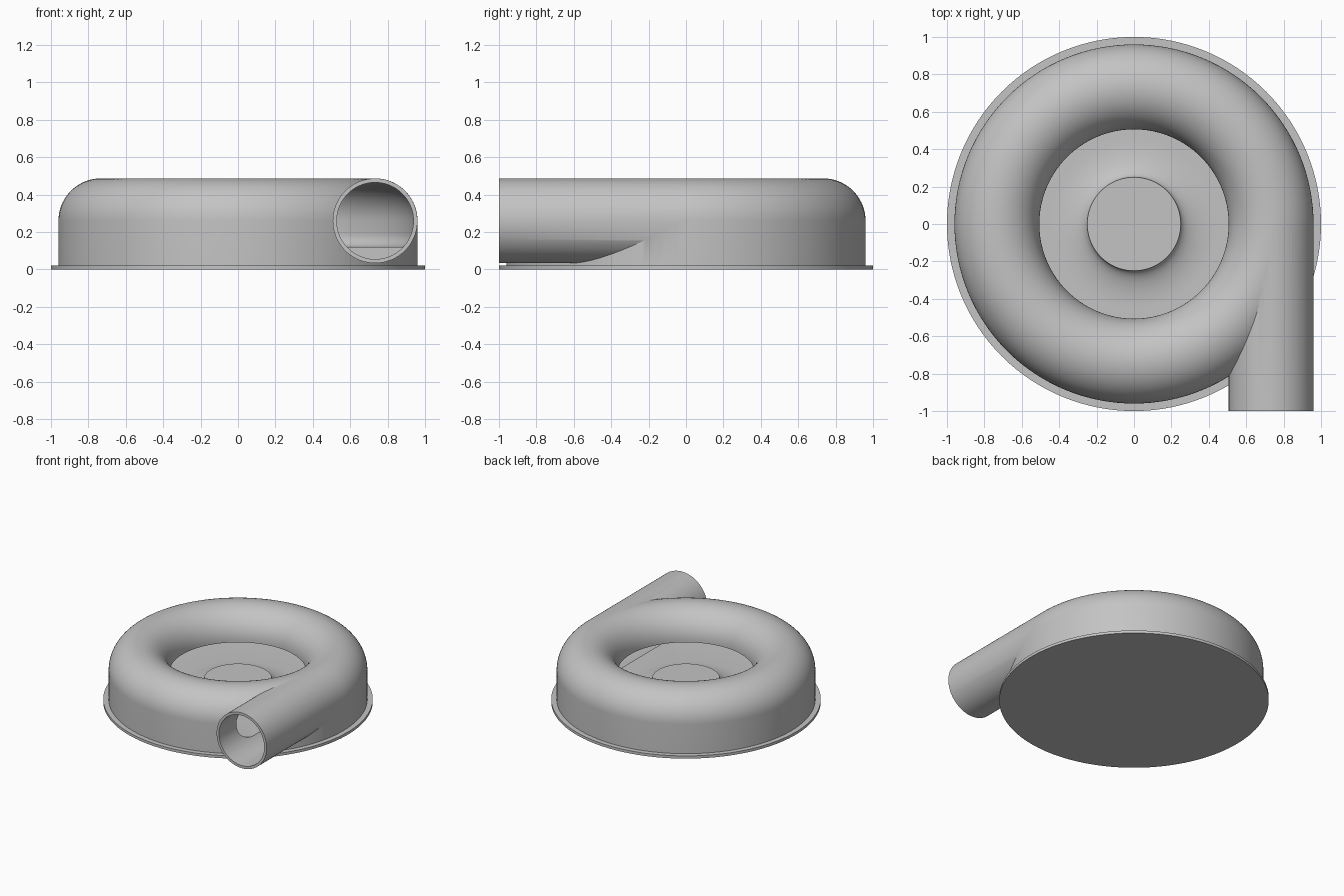
import bpy, bmesh, math
from mathutils import Matrix

if "Cube" in bpy.data.objects:
    bpy.data.objects.remove(bpy.data.objects["Cube"], do_unlink=True)

GREY = (0.55, 0.55, 0.55, 1)
mat = bpy.data.materials.new("light grey")
mat.use_nodes = True
mat.diffuse_color = GREY
mat.node_tree.nodes["Principled BSDF"].inputs["Base Color"].default_value = GREY

RING, MID = 0.733, 0.26      # centre of the tube section
OUT, INN = 0.227, 0.206      # outer and inner tube radii
FLOOR, HUB_TOP = 0.12, 0.195


def finish(name, bm):
    bmesh.ops.recalc_face_normals(bm, faces=bm.faces)
    mesh = bpy.data.meshes.new(name)
    bm.to_mesh(mesh)
    bm.free()
    mesh.materials.append(mat)
    ob = bpy.data.objects.new(name, mesh)
    bpy.context.collection.objects.link(ob)
    return ob


def lathe(name, profile, steps=128):
    """Turn a closed (radius, height) outline around z."""
    bm = bmesh.new()
    vs = [bm.verts.new((r, 0, z)) for r, z in profile]
    es = [bm.edges.new((vs[i - 1], vs[i])) for i in range(len(vs))
          if profile[i - 1][0] + profile[i][0] > 0]
    bmesh.ops.spin(bm, geom=vs + es, cent=(0, 0, 0), axis=(0, 0, 1),
                   angle=math.tau, steps=steps)
    bmesh.ops.remove_doubles(bm, verts=bm.verts, dist=1e-5)
    return finish(name, bm)


def rod(name, radius, y0, y1):
    """Cylinder along y through the tube centre."""
    bm = bmesh.new()
    place = Matrix.Translation((RING, (y0 + y1) / 2, MID)) @ Matrix.Rotation(math.pi / 2, 4, 'X')
    bmesh.ops.create_cone(bm, cap_ends=True, segments=96, radius1=radius,
                          radius2=radius, depth=y1 - y0, matrix=place)
    return finish(name, bm)


def arc(cx, cz, rx, rz, a0, a1, n):
    angles = [math.radians(a0 + (a1 - a0) * i / n) for i in range(n + 1)]
    return [(cx + rx * math.cos(a), cz + rz * math.sin(a)) for a in angles]


def combine(target, other, operation):
    mod = target.modifiers.new(operation.lower(), 'BOOLEAN')
    mod.operation, mod.solver, mod.object = operation, 'EXACT', other
    bpy.context.view_layer.objects.active = target
    bpy.ops.object.modifier_apply(modifier=mod.name)
    bpy.data.objects.remove(other, do_unlink=True)


# Base flange
base = lathe("base_flange", [(0, 0), (1, 0), (1, 0.022), (0, 0.022)])

# Outer body: rounded ring with a solid middle, plus outlet pipe
housing = lathe("volute_housing",
                [(0, 0.015), (RING + OUT, 0.015)]
                + arc(RING, MID, OUT, OUT, 0, 180, 36)
                + [(RING - OUT, HUB_TOP), (0, HUB_TOP)])
combine(housing, rod("outlet_pipe", OUT - 0.0005, -1, -0.01), 'UNION')

# Inner channel: flared hub, floor, rounded corner, tube roof
corner = 0.07
channel = lathe("channel_cutter",
                [(0.25, MID - 0.01)]
                + arc(0.45, HUB_TOP, 0.2, HUB_TOP - FLOOR, 180, 270, 16)
                + arc(RING + INN - corner, FLOOR + corner, corner, corner, 270, 360, 8)
                + arc(RING, MID, INN, INN, 0, 180, 36)
                + [(RING - INN, MID - 0.01)])
combine(channel, rod("bore_cutter", INN - 0.001, -1.1, 0), 'UNION')
combine(housing, channel, 'DIFFERENCE')

# Smooth shading with sharp rims
for ob in (base, housing):
    bpy.ops.object.select_all(action='DESELECT')
    ob.select_set(True)
    bpy.context.view_layer.objects.active = ob
    bpy.ops.object.shade_smooth_by_angle(angle=math.radians(30))
